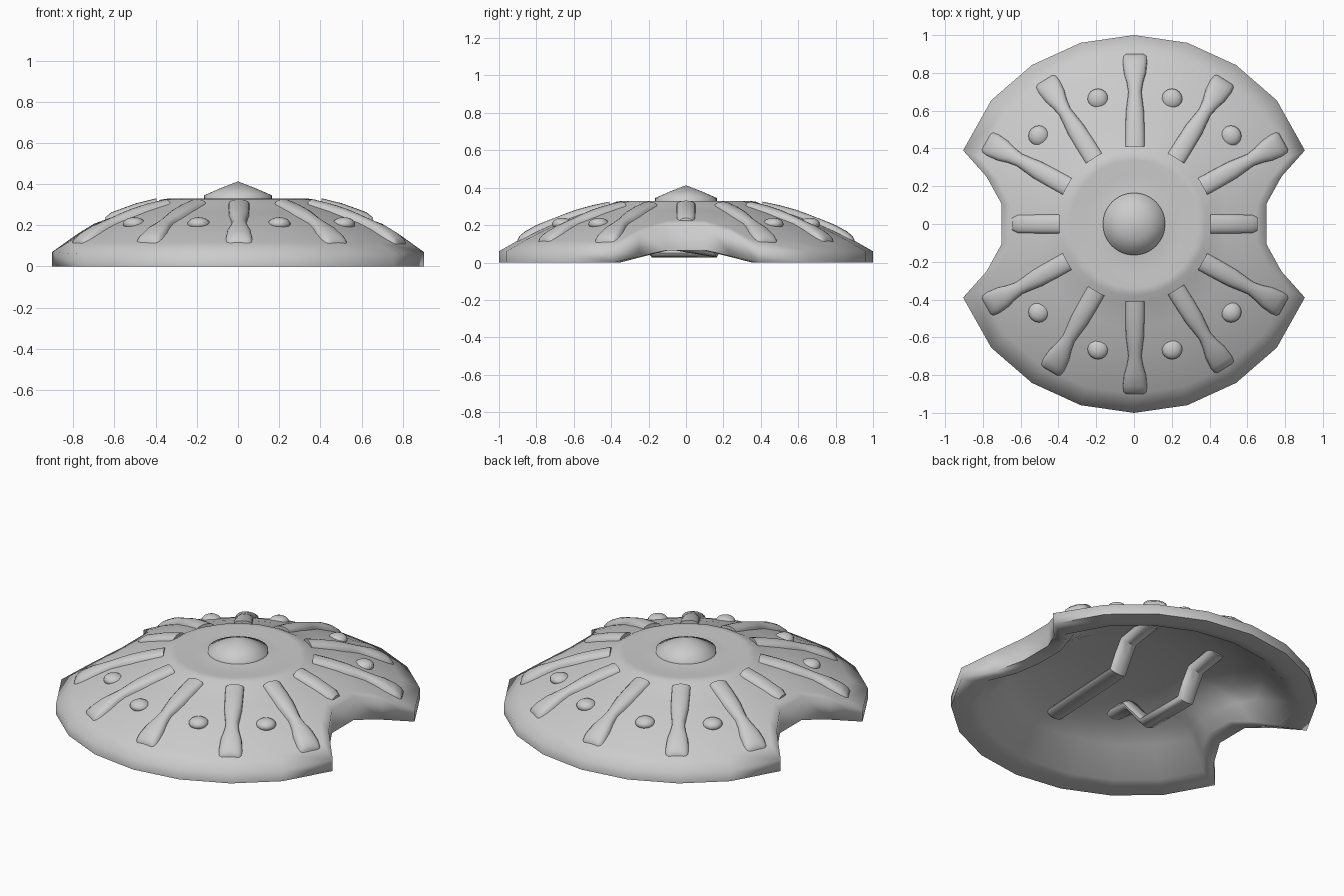
import bpy, bmesh, math
from math import sin, cos, pi, radians
from mathutils import Vector

if "Cube" in bpy.data.objects:
    bpy.data.objects.remove(bpy.data.objects["Cube"], do_unlink=True)

grey = bpy.data.materials.new("plain_grey")
grey.use_nodes = True
grey.diffuse_color = (0.6, 0.6, 0.6, 1)
grey.node_tree.nodes["Principled BSDF"].inputs["Base Color"].default_value = (0.6, 0.6, 0.6, 1)

# Heights by radius: top of the dome and hollow underside
DOME = [(0, 0.33), (0.17, 0.33), (0.26, 0.313), (0.34, 0.33), (0.38, 0.324), (0.42, 0.302),
        (0.55, 0.264), (0.7, 0.21), (0.8, 0.167), (0.9, 0.117), (1, 0.06)]
HOLLOW = [(0, 0.27), (0.25, 0.262), (0.42, 0.238), (0.55, 0.203), (0.7, 0.148)]


def dome_z(r):
    for (r0, z0), (r1, z1) in zip(DOME, DOME[1:]):
        if r <= r1:
            return z0 + (z1 - z0) * (r - r0) / (r1 - r0)
    return DOME[-1][1]


def finish(bm, name, angle):
    bmesh.ops.recalc_face_normals(bm, faces=bm.faces)
    mesh = bpy.data.meshes.new(name)
    bm.to_mesh(mesh)
    bm.free()
    mesh.materials.append(grey)
    ob = bpy.data.objects.new(name, mesh)
    bpy.context.collection.objects.link(ob)
    bpy.ops.object.select_all(action='DESELECT')
    ob.select_set(True)
    bpy.context.view_layer.objects.active = ob
    bpy.ops.object.shade_smooth_by_angle(angle=radians(angle))


def loft(bm, rings):
    """Bridge rings of points into quads."""
    rows = [[bm.verts.new(p) for p in ring] for ring in rings]
    n = len(rows[0])
    for a, b in zip(rows, rows[1:]):
        for i in range(n):
            j = (i + 1) % n
            bm.faces.new((a[i], a[j], b[j], b[i]))
    return rows


def fan(bm, row, point):
    tip = bm.verts.new(point)
    for i in range(len(row)):
        bm.faces.new((row[i], row[(i + 1) % len(row)], tip))


# Shield outline (angle, radius, foot height): faceted circle with a notch on each side
quarter = [(8.5, 0.708, 0.065), (17.8, 0.82, 0.032), (23.3, 0.985, 0),
           (40.9, 1, 0), (57.3, 1, 0), (73.6, 1, 0)]
half = quarter + [(90, 1, 0)] + [(180 - a, r, f) for a, r, f in reversed(quarter)]
outline = half + [(a + 180, r, f) for a, r, f in half]


def polar(r, a, z):
    return (r * cos(radians(a)), r * sin(radians(a)), z)


def surface_ring(t, height):
    """Ring at radius t, pulled in at the notches; height maps its radius to z."""
    pts = []
    for a, edge, foot in outline:
        r = t if t <= 0.42 else 0.42 + (edge - 0.42) * (t - 0.42) / 0.58
        pts.append(polar(r, a, height(r)))
    return pts


def foot_ring(inset, lift):
    """Ring along the bottom lip, narrower at the notches."""
    return [polar(edge - inset * (1 - 5 * foot), a, foot + lift) for a, edge, foot in outline]


# Shield shell with a thick rolled lip
bm = bmesh.new()
rows = loft(bm, [surface_ring(r, dome_z) for r, z in DOME[1:]]
            + [foot_ring(0, 0), foot_ring(0.09, 0), foot_ring(0.15, 0.012)]
            + [surface_ring(r, lambda q, z=z: z) for r, z in reversed(HOLLOW[1:])])
fan(bm, rows[0], (0, 0, DOME[0][1]))
fan(bm, rows[-1], (0, 0, HOLLOW[0][1]))
finish(bm, "shield_shell", 76)

# Central boss: short drum with a cone top
bm = bmesh.new()
rows = loft(bm, [[polar(r, i * 360 / 32, z) for i in range(32)]
                 for r, z in [(0.165, 0.31), (0.165, 0.345), (0.085, 0.38)]])
fan(bm, rows[-1], (0, 0, 0.413))
finish(bm, "center_boss", 80)


# Raised ribs: rounded bars lying on the dome
def rib(name, angle, stations):
    bm = bmesh.new()
    ca, sa = cos(radians(angle)), sin(radians(angle))
    rings = []
    for r, w, h in stations:
        pts = []
        for i in range(9):
            u = -cos(i * pi / 8) * w
            z = dome_z(r) - 0.012 + (h + 0.012) * sin(i * pi / 8) ** 0.7
            pts.append((r * ca - u * sa + 0.005, r * sa + u * ca, z))
        rings.append(pts)
    rows = loft(bm, rings)
    bm.faces.new(rows[0])
    bm.faces.new(rows[-1])
    finish(bm, name, 50)


flared = [(0.41, 0.052, 0.018), (0.5, 0.052, 0.028), (0.59, 0.05, 0.032), (0.65, 0.042, 0.032),
          (0.7, 0.036, 0.03), (0.75, 0.045, 0.032), (0.8, 0.06, 0.033), (0.86, 0.066, 0.03),
          (0.89, 0.062, 0.02), (0.9, 0.05, 0.004)]
short = [(0.4, 0.052, 0.018), (0.5, 0.052, 0.028), (0.62, 0.05, 0.024), (0.65, 0.035, 0.01)]
for a in (29, 58, 90, 122, 151, 209, 240, 270, 302, 331):
    rib(f"flared_rib_{a}", a, flared)
for a in (0, 180):
    rib(f"short_rib_{a}", a, short)

# Domed rivets
for a in (42.5, 73.5):
    for i, b in enumerate((a, 180 - a, 180 + a, -a)):
        bm = bmesh.new()
        bmesh.ops.create_uvsphere(bm, u_segments=16, v_segments=10, radius=0.055)
        center = Vector(polar(0.69, b, 0.206)) + Vector((0.005, 0, 0))
        for v in bm.verts:
            v.co.z *= 0.6
            v.co += center
        finish(bm, f"rivet_{int(a)}_{i}", 80)


# Flattened grips on the underside, swept along a path
def grip(name, path):
    bm = bmesh.new()
    pts = [Vector(p) for p in path]
    side = Vector((1, 0, 0))
    rings = []
    for i, p in enumerate(pts):
        before = (p - pts[i - 1]).normalized() if i else Vector()
        after = (pts[i + 1] - p).normalized() if i < len(pts) - 1 else Vector()
        normal = side.cross(before + after).normalized()
        rings.append([p + side * 0.055 * cos(k * pi / 6) + normal * 0.028 * sin(k * pi / 6)
                      for k in range(12)])
    rows = loft(bm, rings)
    bm.faces.new(rows[0])
    bm.faces.new(rows[-1])
    finish(bm, name, 45)


bend = [(0.15, 0.052), (0.19, 0.13), (0.24, 0.205), (0.43, 0.235)]
grip("left_grip", [(0.06, -0.6, 0.185)] + [(0.24, y, z) for y, z in bend])
hook = [(-0.46, 0.23), (-0.31, 0.215), (-0.17, 0.052)]
grip("right_grip", [(-0.24, y, z) for y, z in hook + bend])
